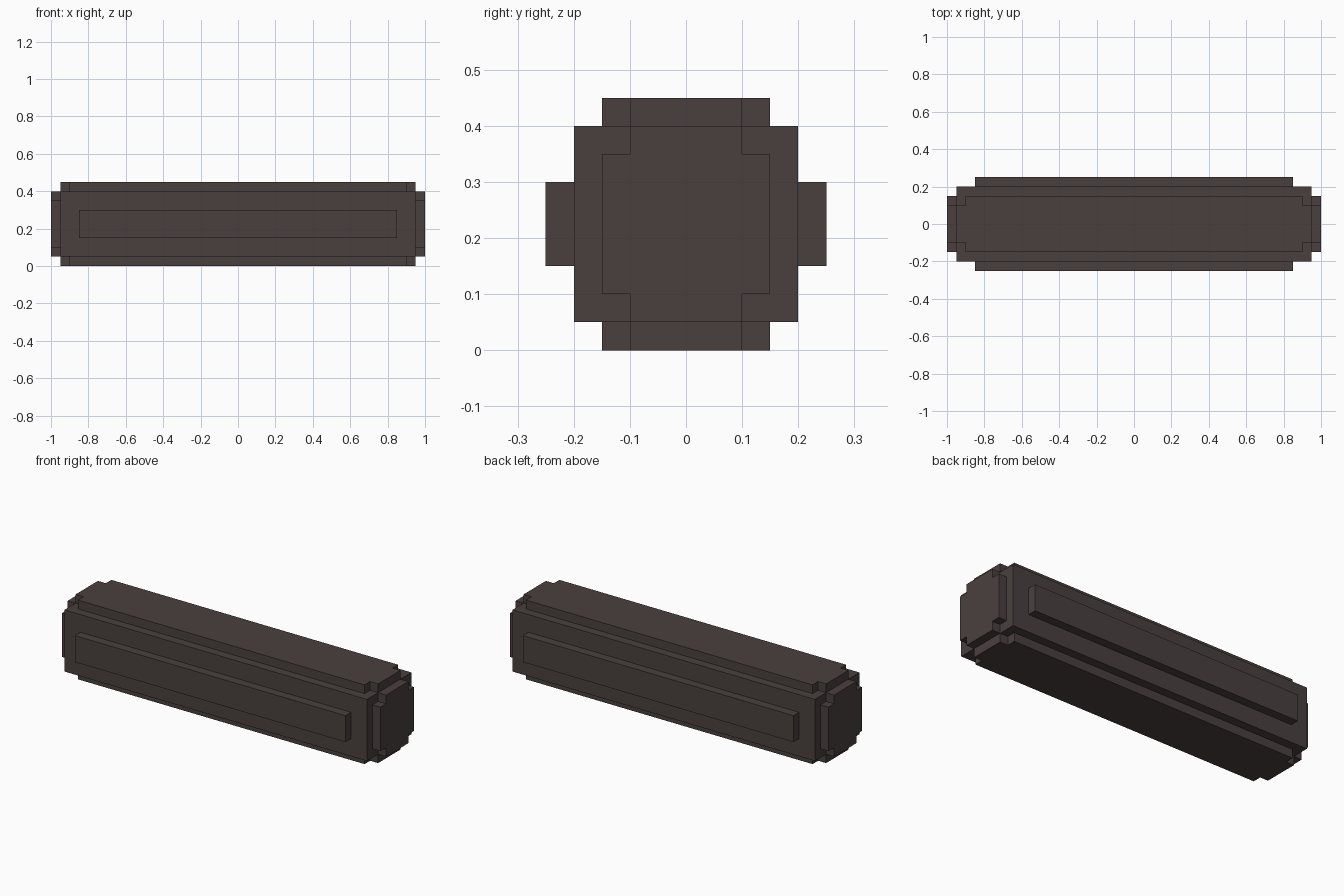
import bpy
import bmesh
from mathutils import Matrix, Vector

cube = bpy.data.objects.get("Cube")
if cube:
    bpy.data.objects.remove(cube, do_unlink=True)

STEP = 0.05                      # thickness of every raised layer
CENTRE = Vector((0, 0, 0.225))   # middle of the beam
HALF = Vector((0.95, 0.2, 0.175))

brown = bpy.data.materials.new("dark_brown")
brown.use_nodes = True
colour = (0.068, 0.051, 0.049, 1)
brown.diffuse_color = colour
shader = next(n for n in brown.node_tree.nodes if n.type == "BSDF_PRINCIPLED")
shader.inputs["Base Color"].default_value = colour
shader.inputs["Roughness"].default_value = 0.9


def finish(name, bm):
    bmesh.ops.recalc_face_normals(bm, faces=bm.faces)
    mesh = bpy.data.meshes.new(name)
    bm.to_mesh(mesh)
    bm.free()
    mesh.materials.append(brown)
    obj = bpy.data.objects.new(name, mesh)
    bpy.context.collection.objects.link(obj)
    return obj


def plate(name, axis, sign, half_u, half_v, notch=0.0, shift=0.0):
    """Raised plate on one side of the core, with optional square corner notches."""
    u, v = [i for i in range(3) if i != axis]
    outline = []
    for su, sv in ((1, 1), (-1, 1), (-1, -1), (1, -1)):
        corner = [(half_u, half_v - notch), (half_u - notch, half_v - notch),
                  (half_u - notch, half_v)] if notch else [(half_u, half_v)]
        if su * sv < 0:
            corner.reverse()
        outline += [(su * a, sv * b + shift) for a, b in corner]
    bm = bmesh.new()
    verts = []
    for a, b in outline:
        p = CENTRE.copy()
        p[axis] += sign * HALF[axis]
        p[u] += a
        p[v] += b
        verts.append(bm.verts.new(p))
    face = bm.faces.new(verts)
    grown = bmesh.ops.extrude_face_region(bm, geom=[face], use_keep_orig=True)
    offset = Vector()
    offset[axis] = sign * STEP
    moved = [g for g in grown["geom"] if isinstance(g, bmesh.types.BMVert)]
    bmesh.ops.translate(bm, verts=moved, vec=offset)
    return finish(name, bm)


# Main beam
core = bmesh.new()
bmesh.ops.create_cube(core, size=2, matrix=Matrix.Translation(CENTRE) @ Matrix.Diagonal((*HALF, 1)))
finish("beam_core", core)

# Notched layers on the top, bottom and both ends
for sign, height, side in ((1, "top", "left"), (-1, "bottom", "right")):
    plate(height + "_layer", 2, sign, HALF.x, 0.15, notch=STEP)
    plate(side + "_end_cap", 0, sign, 0.15, HALF.z, notch=STEP)

# Plain raised bars along the front and back
for sign, name in ((-1, "front_bar"), (1, "back_bar")):
    plate(name, 1, sign, 0.85, 0.075)
